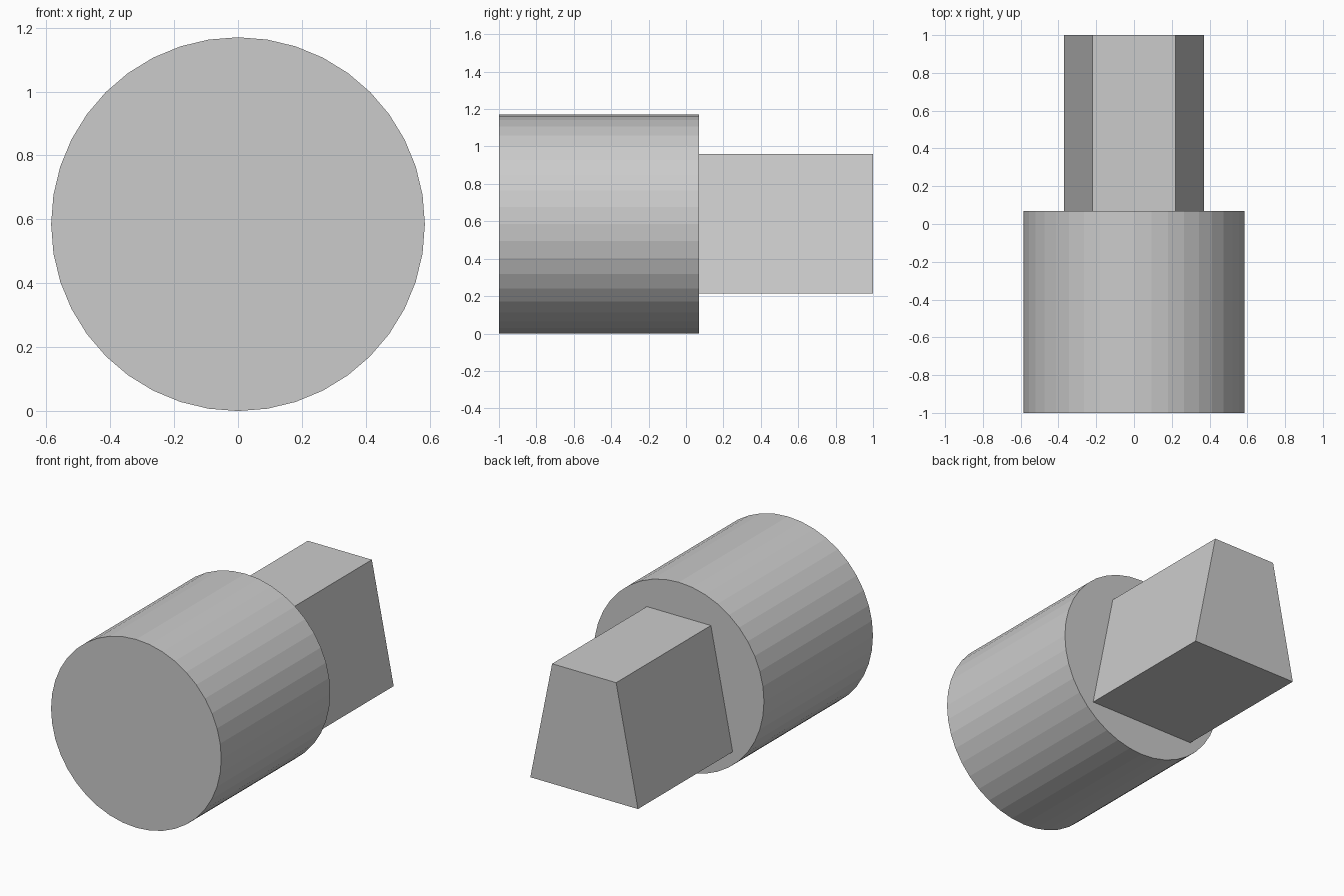
import bpy
import bmesh
from math import cos, sin, tau

cube = bpy.data.objects.get("Cube")
if cube:
    bpy.data.objects.remove(cube, do_unlink=True)

grey = bpy.data.materials.new("light grey")
grey.use_nodes = True
colour = (0.6, 0.6, 0.6, 1)
grey.diffuse_color = colour
grey.node_tree.nodes["Principled BSDF"].inputs["Base Color"].default_value = colour


def prism(name, profile, y_front, y_back):
    """Extrude a closed x-z profile along y."""
    bm = bmesh.new()
    face = bm.faces.new([bm.verts.new((x, y_front, z)) for x, z in profile])
    geom = bmesh.ops.extrude_face_region(bm, geom=[face], use_keep_orig=True)["geom"]
    verts = [v for v in geom if isinstance(v, bmesh.types.BMVert)]
    bmesh.ops.translate(bm, verts=verts, vec=(0, y_back - y_front, 0))
    bmesh.ops.recalc_face_normals(bm, faces=bm.faces)
    mesh = bpy.data.meshes.new(name)
    bm.to_mesh(mesh)
    bm.free()
    mesh.materials.append(grey)
    obj = bpy.data.objects.new(name, mesh)
    bpy.context.collection.objects.link(obj)
    return obj


# Round faceted head
radius, sides = 0.585, 40
circle = [(radius * sin(tau * i / sides), radius + radius * cos(tau * i / sides))
          for i in range(sides)]
prism("round_head", circle, -1, 0.07)

# Tapered shank, narrower at the top
prism("tapered_shank", [(-0.37, 0.215), (0.37, 0.215), (0.22, 0.96), (-0.22, 0.96)], 0.07, 1)
